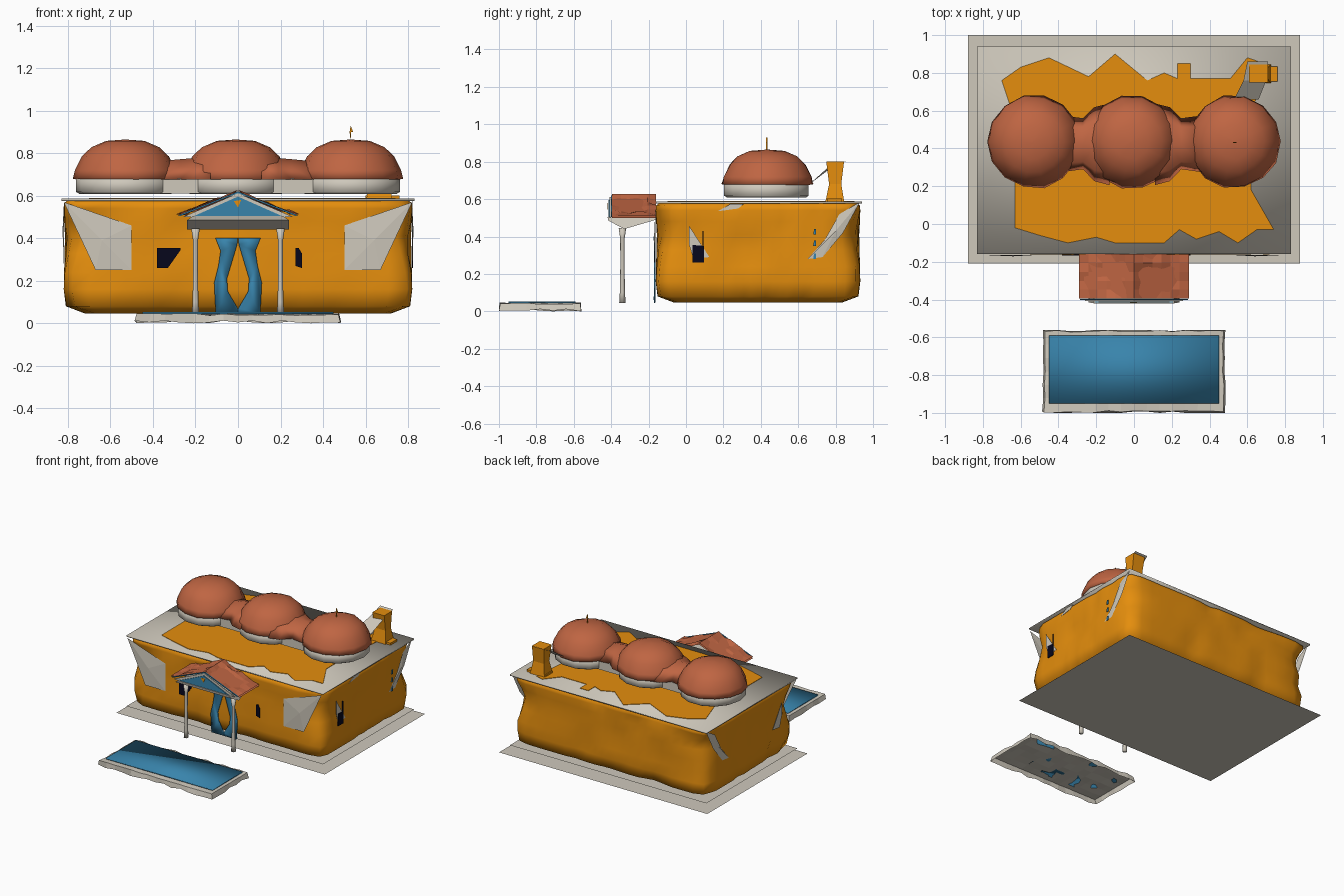
import bpy, bmesh, math, random
from mathutils import Vector, noise

random.seed(4)
if "Cube" in bpy.data.objects:
    bpy.data.objects.remove(bpy.data.objects["Cube"])


def material(name, colour):
    m = bpy.data.materials.new(name)
    m.use_nodes = True
    m.diffuse_color = (*colour, 1)
    m.node_tree.nodes["Principled BSDF"].inputs["Base Color"].default_value = (*colour, 1)
    return m


ORANGE = material("orange plaster", (0.78, 0.27, 0.004))
CREAM = material("cream stone", (0.62, 0.58, 0.5))
BROWN = material("terracotta", (0.52, 0.13, 0.055))
BLUE = material("blue", (0.04, 0.23, 0.41))
DARK = material("dark glass", (0.002, 0.002, 0.012))


def build(name, verts, faces, mat, smooth=False):
    me = bpy.data.meshes.new(name)
    me.from_pydata([tuple(v) for v in verts], [], faces)
    bm = bmesh.new()
    bm.from_mesh(me)
    bmesh.ops.recalc_face_normals(bm, faces=bm.faces)
    bm.to_mesh(me)
    bm.free()
    me.materials.append(mat)
    for p in me.polygons:
        p.use_smooth = smooth
    ob = bpy.data.objects.new(name, me)
    bpy.context.collection.objects.link(ob)
    return ob


def rings(name, loops, mat, smooth=True):
    """Skin a stack of equal loops and cap both ends."""
    n = len(loops[0])
    faces = [(r * n + i, r * n + (i + 1) % n, (r + 1) * n + (i + 1) % n, (r + 1) * n + i)
             for r in range(len(loops) - 1) for i in range(n)]
    faces += [tuple(range(n)), tuple(range((len(loops) - 1) * n, len(loops) * n))]
    return build(name, [v for loop in loops for v in loop], faces, mat, smooth)


def rect(x0, x1, y0, y1, z):
    return [(x0, y0, z), (x1, y0, z), (x1, y1, z), (x0, y1, z)]


def box(name, x, y, z, mat, smooth=False):
    return rings(name, [rect(*x, *y, h) for h in z], mat, smooth)


def circle(cx, cy, r, z, n=14):
    return [(cx + r * math.cos(math.tau * i / n), cy + r * math.sin(math.tau * i / n), z)
            for i in range(n)]


def front(s, depth):
    return lambda u, v, d=0: (s * u, depth - d, v)


def side(s):
    return lambda u, v, d=0: (s * (0.818 + d), u, v)


def plate(name, pts, place, mat, thick=0.006):
    return rings(name, [[place(u, v, d) for u, v in pts] for d in (0, thick)], mat, False)


def shard(name, pts, peak, place, height):
    """Folded stone sheet: a fan around a raised point."""
    n = len(pts)
    verts = [place(u, v) for u, v in pts] + [place(*peak, height)]
    build(name, verts, [(i, (i + 1) % n, n) for i in range(n)], CREAM)


# Main body: block with uneven plaster and pinched corners
def body_loop(z, inset, power, n=88):
    loop = []
    for i in range(n):
        c, s = math.cos(math.tau * i / n), math.sin(math.tau * i / n)
        r = (abs(c) ** power + abs(s) ** power) ** (-1 / power)
        dent = inset + 0.035 * max(0, noise.noise(Vector((c * 5, s * 5, z * 7))))
        loop.append((c * r * (0.82 - dent), 0.385 + s * r * (0.547 - dent), z))
    return loop


profile = [(0.046, 0.1, 14), (0.08, 0.01, 20), (0.16, 0, 24), (0.24, 0.002, 18), (0.33, 0.004, 11),
           (0.41, 0.006, 8), (0.48, 0.002, 10), (0.54, 0, 18), (0.566, 0.002, 20), (0.578, 0.02, 20)]
rings("house_body", [body_loop(*p) for p in profile], ORANGE)

# Ground sheet, floor slab, roof slab and the plaster patch on the roof
build("ground_sheet", rect(-0.88, 0.88, -0.21, 1, 0), [(0, 1, 2, 3)], CREAM)
build("floor_sheet", rect(-0.83, 0.83, -0.16, 0.94, 0.045), [(0, 1, 2, 3)], CREAM)
box("roof_slab", (-0.83, 0.83), (-0.16, 0.94), (0.576, 0.586), CREAM, True)
patch = [(-0.63, -0.02), (-0.5, -0.06), (-0.35, -0.1), (-0.2, -0.07), (-0.1, -0.1), (0.16, -0.1),
         (0.24, -0.03), (0.33, -0.08), (0.45, -0.04), (0.55, -0.1), (0.65, -0.03), (0.74, -0.03),
         (0.62, 0.18), (0.62, 0.4), (0.66, 0.86), (0.6, 0.88), (0.51, 0.77), (0.3, 0.77),
         (0.3, 0.85), (0.23, 0.85), (0.23, 0.77), (0.16, 0.8), (0.07, 0.76), (-0.1, 0.9),
         (-0.24, 0.78), (-0.45, 0.88), (-0.6, 0.83), (-0.7, 0.76), (-0.63, 0.55)]
plate("roof_patch", patch, lambda u, v, d=0: (u, v, 0.585 + d), ORANGE, 0.004)

# Domes on a floating cream band
dome = [(0.22, 0.675), (0.247, 0.68), (0.237, 0.72), (0.205, 0.785), (0.16, 0.828), (0.09, 0.858), (0.01, 0.864)]
for i, cx in enumerate((-0.53, -0.01, 0.53)):
    rings(f"dome_band_{i}", [circle(cx, 0.43, r, z) for r, z in ((0.215, 0.608), (0.232, 0.618), (0.232, 0.69))],
          CREAM)
    rings(f"dome_{i}", [[(x, y + random.uniform(-1, 1) * 0.006, h) for x, y, h in circle(cx, 0.435, r, z)]
                        for r, z in dome], BROWN)
box("band_link", (-0.5, 0.5), (0.29, 0.56), (0.61, 0.68), CREAM)
arch = [(-0.14, 0), (-0.1, 0.06), (-0.01, 0.095), (0.08, 0.07), (0.13, 0)]
for i, (cx, wide) in enumerate(((-0.27, 1), (0.25, -1))):
    rings(f"dome_saddle_{i}", [[(cx + wide * dx, 0.43 + y * k, 0.677 + z * h) for y, z in arch]
                               for dx, k, h in ((-0.1, 1.1, 0.9), (0, 1, 1), (0.06, 1.45, 1.05), (0.14, 1.6, 1.2))],
          BROWN)
plate("finial", [(0.53, 0.86), (0.532, 0.9), (0.542, 0.9), (0.53, 0.93), (0.525, 0.9)],
      front(1, 0.435), ORANGE)

# Chimney on a low plaster foot, with a leaning stone sheet over it
box("chimney_foot", (0.6, 0.76), (0.755, 0.835), (0.57, 0.602), ORANGE)
rings("chimney", [rect(0.6, 0.73, 0.74, 0.85, 0.56), rect(0.62, 0.71, 0.765, 0.83, 0.68),
                  rect(0.61, 0.71, 0.75, 0.845, 0.8)], ORANGE, False)
build("chimney_sheet", [(0.53, 0.66, 0.68), (0.66, 0.66, 0.68), (0.7, 0.76, 0.77), (0.58, 0.76, 0.755),
                        (0.71, 0.86, 0.806), (0.6, 0.86, 0.806)],
      [(0, 1, 2, 3), (3, 2, 4, 5)], CREAM)

# Shards, curtains, posts and porch slopes, mirrored left and right
curtain = [(0.001, 0.4), (0.106, 0.4), (0.082, 0.34), (0.092, 0.27), (0.112, 0.19), (0.105, 0.045),
           (0.001, 0.045), (0.001, 0.07), (0.048, 0.15), (0.052, 0.21), (0.004, 0.37)]
for s, label in ((1, "left"), (-1, "right")):
    shard(f"{label}_front_shard", [(0.82, 0.57), (0.5, 0.46), (0.5, 0.25), (0.67, 0.25)],
          (0.64, 0.39), front(s, -0.163), 0.008)
    shard(f"{label}_back_shard", [(0.93, 0.585), (0.82, 0.52), (0.74, 0.38), (0.65, 0.28), (0.73, 0.29), (0.84, 0.42)],
          (0.8, 0.43), side(s), 0.008)
    plate(f"{label}_side_sheet", [(0.015, 0.46), (0.015, 0.36), (0.04, 0.28), (0.125, 0.29)],
          side(s), CREAM, 0.002)
    n = len(curtain)
    verts = [front(s, -0.162)(u, v, d + 0.004 * math.sin(v * 20) ** 2)
             for d in (0, 0.007) for u, v in curtain]
    walls = [(i, (i + 1) % n, n + (i + 1) % n, n + i) for i in range(n)]
    build(f"{label}_curtain", verts, walls + [tuple(range(n)), tuple(range(n, 2 * n))], BLUE, True)
    # Porch posts, slightly flared
    post = [(0.017, 0.045), (0.014, 0.1), (0.011, 0.25), (0.012, 0.39), (0.02, 0.445)]
    rings(f"{label}_porch_post", [circle(s * 0.2, -0.34, r, z, 8) for r, z in post], CREAM)
    # Porch roof slope, crumpled on top, with a blue edge strip
    steps, rows, verts = 6, 5, []
    for layer in (0, 0.013):
        for i in range(steps + 1):
            for j in range(rows + 1):
                t = i / steps
                dip = random.uniform(-0.004, 0.026) if layer and 0 < i < steps else 0
                verts.append((s * 0.29 * t, -0.395 + 0.235 * j / rows, 0.615 - 0.115 * t + layer - dip))
    w, base = rows + 1, (steps + 1) * (rows + 1)
    faces = [tuple(k + o for o in (i * w + j, i * w + j + 1, i * w + w + j + 1, i * w + w + j))
             for k in (0, base) for i in range(steps) for j in range(rows)]
    build(f"{label}_porch_roof", verts, faces, BROWN)
    plate(f"{label}_gable_strip", [(0, 0.62), (0.285, 0.507), (0.27, 0.505), (0, 0.612)],
          front(s, -0.396), BLUE)

# Side details on the left wall only
plate("side_window", [(0.035, 0.26), (0.095, 0.26), (0.095, 0.35), (0.035, 0.355)], side(1), DARK)
plate("side_window_bar", [(0.088, 0.3), (0.094, 0.3), (0.094, 0.43), (0.088, 0.43)], side(1), DARK)
for i, z in enumerate((0.28, 0.35, 0.41)):
    plate(f"side_mark_{i}", [(0.68, z), (0.695, z), (0.695, z + 0.03), (0.685, z + 0.03)], side(1), BLUE)
plate("eave_sheet", [(0.17, 0.535), (0.28, 0.55), (0.31, 0.575), (0.24, 0.575)], side(1), CREAM, 0.003)

# Front windows
plate("wide_window", [(-0.38, 0.26), (-0.33, 0.26), (-0.27, 0.345), (-0.27, 0.355), (-0.38, 0.355)],
      front(1, -0.162), DARK)
plate("narrow_window", [(0.27, 0.27), (0.3, 0.26), (0.3, 0.33), (0.285, 0.355), (0.27, 0.355)],
      front(1, -0.162), DARK)

# Porch beam and gable
beam = [(-0.42, 0.505), (-0.415, 0.485), (-0.33, 0.44), (-0.16, 0.49), (-0.16, 0.505)]
rings("porch_beam", [[(x * (1 if z < 0.49 else 0.88), y, z) for y, z in beam]
                     for x in (-0.24, 0, 0.24)], CREAM, False)
plate("gable_frame", [(-0.26, 0.5), (0.26, 0.5), (0, 0.612)], front(1, -0.402), CREAM)
plate("gable_panel", [(-0.21, 0.503), (0.21, 0.503), (0, 0.596)], front(1, -0.409), BLUE)
plate("gable_mark", [(-0.02, 0.575), (0, 0.545), (0.015, 0.58)], front(1, -0.416), ORANGE, 0.003)

# Pool: open-bottomed stone skirt under a blue sheet of water
bm = bmesh.new()
bmesh.ops.create_grid(bm, x_segments=14, y_segments=6, size=1)
for v in bm.verts:
    edge = max(abs(v.co.x), abs(v.co.y)) > 0.99
    drop = random.uniform(0, 0.01)
    v.co = (v.co.x * (0.478 - drop * edge), -0.78 + v.co.y * (0.218 - drop * edge), 0.047 - drop)
rim = [e for e in bm.edges if e.is_boundary]
skirt = bmesh.ops.extrude_edge_only(bm, edges=rim)["geom"]
for v in [g for g in skirt if isinstance(g, bmesh.types.BMVert)]:
    v.co.x *= 1.02
    if abs(v.co.y + 0.78) > 0.19:
        v.co.y = -0.78 + math.copysign(random.choice((0.22, 0.22, 0.213)), v.co.y + 0.78)
    v.co.z = random.choice((0, 0.004, 0.012))
pool = build("pool_rim", [], [], CREAM)
bm.to_mesh(pool.data)
bm.free()
box("pool_water", (-0.45, 0.45), (-0.95, -0.59), (0.0445, 0.052), BLUE, True)
